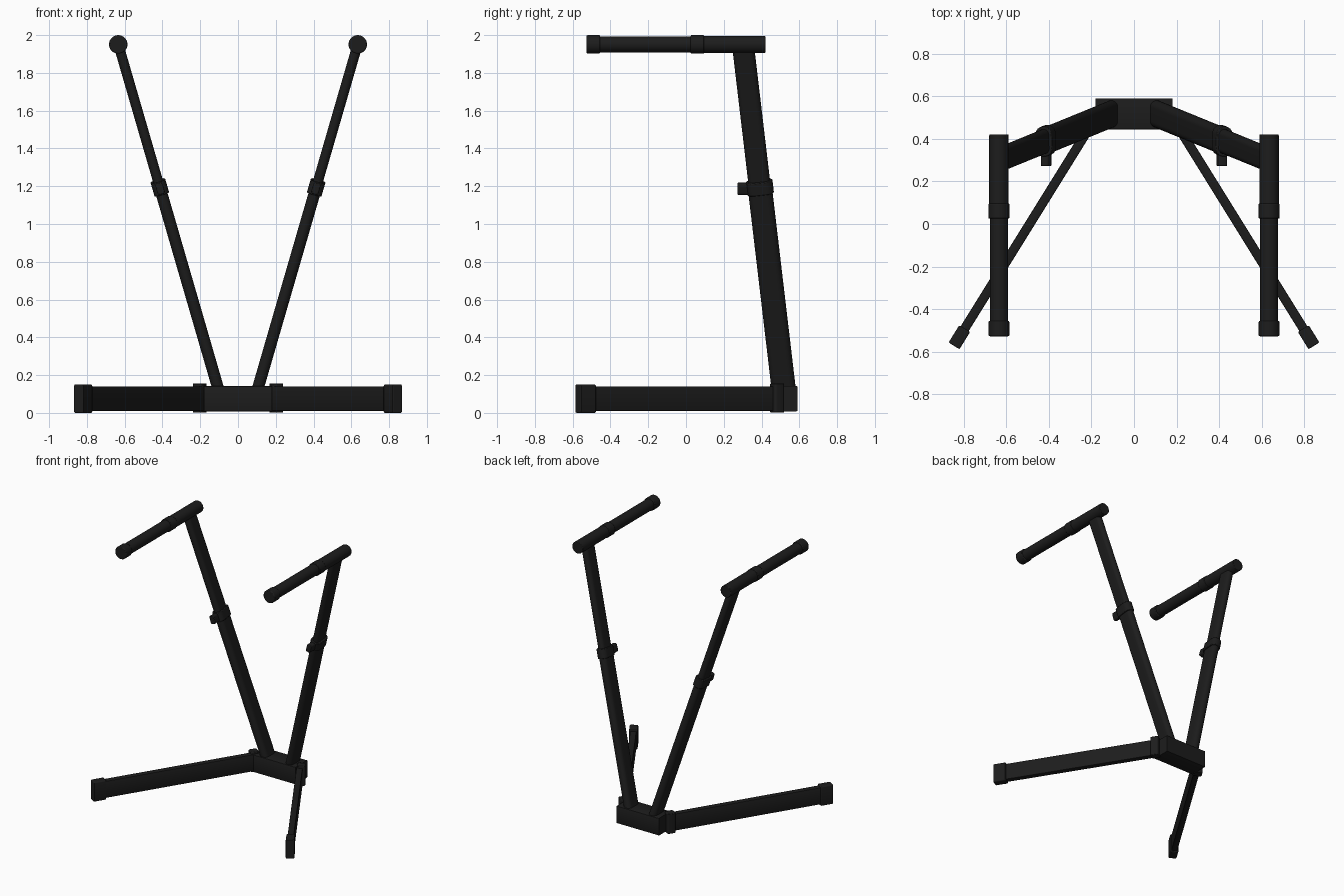
import bpy, bmesh, math
from mathutils import Vector

if "Cube" in bpy.data.objects:
    bpy.data.objects.remove(bpy.data.objects["Cube"])

black = bpy.data.materials.new("matte_black")
black.diffuse_color = (0.012, 0.012, 0.012, 1)
black.use_nodes = True
black.node_tree.nodes["Principled BSDF"].inputs["Base Color"].default_value = black.diffuse_color


def rounded(w, h, r, n=8):
    """Rounded rectangle profile; r = w/2 gives a stadium or a circle."""
    pts = []
    for k, (sx, sy) in enumerate([(1, 1), (-1, 1), (-1, -1), (1, -1)]):
        for i in range(n + 1):
            a = math.pi / 2 * (k + i / n)
            pts.append((sx * (w / 2 - r) + r * math.cos(a),
                        sy * (h / 2 - r) + r * math.sin(a)))
    return pts


def prism(name, profile, p0, p1, up, bevel=0.0):
    """Sweep a profile from p0 to p1, its height axis turned towards up."""
    p0, p1, up = Vector(p0), Vector(p1), Vector(up)
    d = (p1 - p0).normalized()
    v = (up - d * up.dot(d)).normalized()
    u = v.cross(d)
    bm = bmesh.new()
    rings = [[bm.verts.new(p + u * x + v * y) for x, y in profile] for p in (p0, p1)]
    n = len(profile)
    for i in range(n):
        j = (i + 1) % n
        bm.faces.new((rings[0][i], rings[0][j], rings[1][j], rings[1][i]))
    bm.faces.new(rings[0][::-1])
    bm.faces.new(rings[1])
    bmesh.ops.remove_doubles(bm, verts=bm.verts, dist=1e-5)
    bmesh.ops.recalc_face_normals(bm, faces=bm.faces)
    me = bpy.data.meshes.new(name)
    bm.to_mesh(me)
    bm.free()
    me.materials.append(black)
    ob = bpy.data.objects.new(name, me)
    bpy.context.collection.objects.link(ob)
    if bevel:
        m = ob.modifiers.new("soft_edges", 'BEVEL')
        m.width, m.segments = bevel, 2
        m.limit_method, m.angle_limit = 'ANGLE', math.radians(40)
    bpy.ops.object.select_all(action='DESELECT')
    ob.select_set(True)
    bpy.context.view_layer.objects.active = ob
    bpy.ops.object.shade_smooth_by_angle(angle=math.radians(35))
    return ob


def circle(r):
    return rounded(2 * r, 2 * r, r)


Z, Y = (0, 0, 1), (0, 1, 0)

# Rear hub block
prism("base_hub", rounded(0.145, 0.133, 0.004, 2), (-0.18, 0.517, 0.075), (0.18, 0.517, 0.075), Z)

for s, side in ((-1, "left"), (1, "right")):
    # Splayed floor leg with hinge knuckle and foot cap
    toe = Vector((s * 0.845, -0.572, 0.075))
    heel = Vector((s * 0.195, 0.475, 0.075))
    d = (toe - heel).normalized()
    prism(f"{side}_leg", rounded(0.044, 0.13, 0.005, 2), heel, toe - d * 0.02, Z)
    prism(f"{side}_foot_cap", rounded(0.06, 0.15, 0.008, 3), toe - d * 0.095, toe, Z, 0.005)
    knuckle = Vector((s * 0.203, 0.482, 0))
    prism(f"{side}_leg_hinge", rounded(0.06, 0.062, 0.014, 4), knuckle + Vector((0, 0, 0.002)),
          knuckle + Vector((0, 0, 0.156)), d, 0.004)

    # Telescoping upright: wide lower tube, slimmer upper tube
    low = Vector((s * 0.085, 0.525, 0.06))
    top = Vector((s * 0.632, 0.302, 1.945))
    axis = top - low

    def at(z):
        return low + axis * ((z - low.z) / axis.z)

    prism(f"{side}_lower_post", rounded(0.062, 0.128, 0.031), low, at(1.18), Y)
    prism(f"{side}_upper_post", rounded(0.053, 0.116, 0.0265), at(1.1), top, Y)

    # Height-lock collar and its forward lug
    prism(f"{side}_post_collar", rounded(0.08, 0.142, 0.038), at(1.16), at(1.228), Y, 0.004)
    c = at(1.188)
    prism(f"{side}_collar_lug", rounded(0.04, 0.062, 0.012, 4), (c.x, 0.272, 1.187),
          (c.x, c.y - 0.03, 1.187), axis, 0.005)

    # Horizontal top arm along y
    def arm(name, r, y0, y1, bevel=0.0):
        prism(f"{side}_{name}", circle(r), (s * 0.634, y0, 1.951), (s * 0.634, y1, 1.951), Z, bevel)

    arm("arm_rear", 0.0455, 0.06, 0.42, 0.004)
    arm("arm_front", 0.0425, -0.50, 0.07)
    arm("arm_ring", 0.049, 0.025, 0.096, 0.004)
    arm("arm_end_cap", 0.049, -0.527, -0.455, 0.006)
